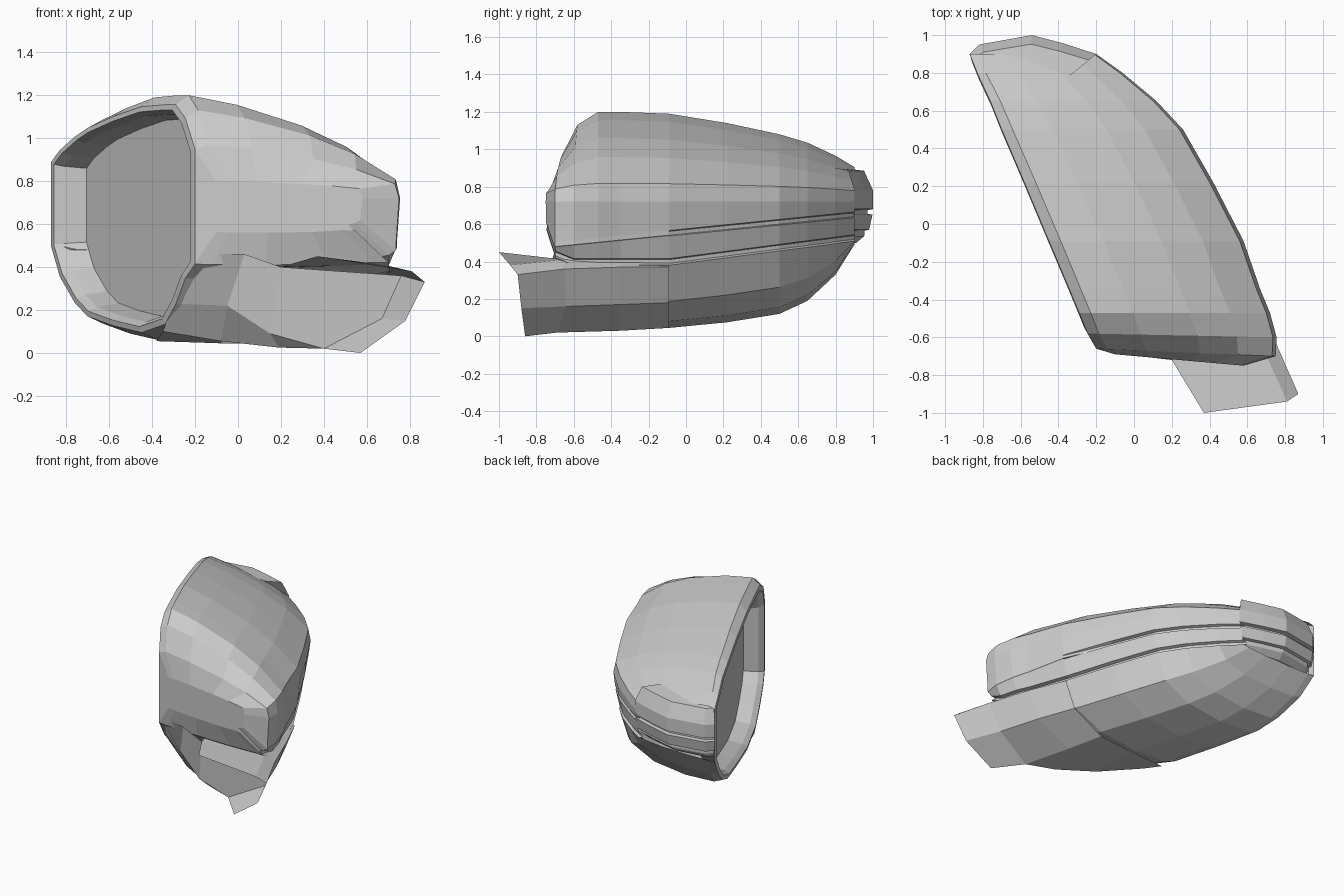
import bpy, bmesh
from mathutils import Vector

if "Cube" in bpy.data.objects:
    bpy.data.objects.remove(bpy.data.objects["Cube"])


def lerp(a, b, t):
    return a + (b - a) * t


def make_object(name, bm):
    bmesh.ops.recalc_face_normals(bm, faces=bm.faces)
    me = bpy.data.meshes.new(name)
    bm.to_mesh(me)
    bm.free()
    ob = bpy.data.objects.new(name, me)
    bpy.context.collection.objects.link(ob)
    return ob


def sheet(name, rows):
    """Skin a grid of points, row by row."""
    bm = bmesh.new()
    vs = [[bm.verts.new(p) for p in r] for r in rows]
    for a, b in zip(vs, vs[1:]):
        for j in range(len(a) - 1):
            bm.faces.new((a[j], a[j + 1], b[j + 1], b[j]))
    return make_object(name, bm)


def panel(name, points):
    """One flat polygon."""
    bm = bmesh.new()
    bm.faces.new([bm.verts.new(p) for p in points])
    return make_object(name, bm)


# Housing stations: y, x at mirror rim, x at outer side, top z, bottom z, y skew at rim
STATIONS = [
    (-.75, -.10, .58, .80, .56, .06),
    (-.70, -.20, .75, .97, .41, .04),
    (-.60, -.245, .755, 1.13, .34, .02),
    (-.47, -.29, .72, 1.20, .20, 0),
    (-.35, -.34, .67, 1.20, .09, 0),
    (-.09, -.45, .58, 1.19, .045, 0),
    (.22, -.58, .42, 1.14, .075, 0),
    (.50, -.70, .26, 1.08, .12, 0),
    (.65, -.76, .12, 1.035, .19, 0),
    (.80, -.83, -.06, .965, .33, 0),
    (.90, -.87, -.20, .905, .49, 0),
]
RIM_FIRST = 1
EQ = .76


def section(y, xl, xo, zt, zb, skew):
    """Cross-section with two panel grooves on the outer side."""
    w, h = xo - xl, zt - EQ
    s = .40 if y < -.09 else .40 + .13 * (y + .09)
    s = max(s, zb + .03)
    g = min(max(.57 + .1 * (y - .1), s + .04), .69)
    d = min(.03 / w, .06)
    d2 = d if y > .1 else 0
    pts = [(0, EQ + .9 * h), (.06, EQ + h), (.28, EQ + .9 * h),
           (.58, EQ + .68 * h), (.79, EQ + .45 * h), (.98, EQ + .13 * h),
           (1, EQ - .04),
           (.985, g + .015), (.985 - d2, g + .01), (.985 - d2, g - .01), (.98, g - .015),
           (.95, s + .015), (.95 - d, s + .01), (.95 - d, s - .01), (.95, s - .02),
           (.87, lerp(s, zb, .6)), (.65, lerp(s, zb, .9)), (.35, zb),
           (.08, lerp(zb, s, .04)), (0, lerp(zb, s, .14))]
    return [Vector((xl + f * w, y + skew * (1 - f), z)) for f, z in pts]


# Housing shell, open along the mirror rim
sections = [section(*st) for st in STATIONS]
bm = bmesh.new()
rings = [[bm.verts.new(p) for p in s] for s in sections]
n = len(rings[0])
for i, (a, b) in enumerate(zip(rings, rings[1:])):
    for j in range(n):
        if j == n - 1 and i >= RIM_FIRST:
            continue
        k = (j + 1) % n
        bm.faces.new((a[j], a[k], b[k], b[j]))
bm.faces.new(rings[0])
make_object("mirror_housing", bm)

# Rounded far end; the panel grooves wrap around it to the rim
PLAN = [(-.20, .90), (-.37, .955), (-.54, 1.0), (-.82, .95), (-.87, .90)]
LEVELS = [(.90, .45), (.885, .84), (.78, 1), (.68, 1), (.675, .9), (.655, .9), (.65, .99),
          (.57, .93), (.565, .85), (.545, .85), (.535, .84), (.50, .7), (.48, .45)]
sheet("housing_far_end", [[(-.6 + (x + .6) * lerp(1, k, .6), .70 + (y - .70) * k, z)
                           for x, y in PLAN] for z, k in LEVELS])

# Rim lip and recess walls, stepping in from the housing edge
used = sections[RIM_FIRST:]
loop = [s[0] for s in used] + [s[-1] for s in reversed(used)]
mid = sum(loop, Vector()) / len(loop)
inward = Vector((.921, .389, 0))


def shrink(scale, depth):
    return [mid + (p - mid) * scale + inward * depth for p in loop]


steps = [loop, shrink(.95, -.005), shrink(.91, .03), shrink(.87, .13)]
sheet("rim_recess", [r + [r[0]] for r in steps])

# Mirror glass
panel("mirror_glass", steps[-1])

# Mounting arm: open-ended cover running under the housing to the door
sheet("mounting_arm", [
    [(.37, -1, .45), (.81, -.94, .38), (.87, -.90, .33), (.78, -.88, .15), (.57, -.86, 0)],
    [(.20, -.72, .40), (.68, -.65, .41), (.76, -.65, .36), (.67, -.64, .16), (.40, -.69, .02)],
    [(.10, -.40, .40), (.58, -.35, .40), (.65, -.35, .37), (.57, -.35, .17), (.30, -.35, .03)],
    [(.00, -.09, .40), (.48, -.09, .40), (.54, -.09, .37), (.46, -.09, .18), (.22, -.09, .045)],
])

# Wall closing the arm, set back from its open tip
panel("arm_end_face", [(.20, -.72, .40), (.76, -.65, .36), (.67, -.64, .16),
                       (.40, -.69, .02), (.15, -.68, .09)])

# Lower front wall and underside, from the rim to the arm
sheet("lower_front_cover", [
    [(-.20, -.65, .46), (-.30, -.45, .23), (-.35, -.32, .10), (-.38, -.15, .055)],
    [(.03, -.70, .46), (-.05, -.62, .22), (-.08, -.50, .055), (-.08, -.12, .045)],
    [(.20, -.72, .40), (.15, -.68, .09), (.19, -.62, .025), (.22, -.09, .045)],
])
panel("arm_underside_front", [(.15, -.68, .09), (.40, -.69, .02), (.19, -.62, .025)])
panel("arm_underside_rear", [(.19, -.62, .025), (.40, -.69, .02),
                             (.30, -.35, .03), (.22, -.09, .045)])
